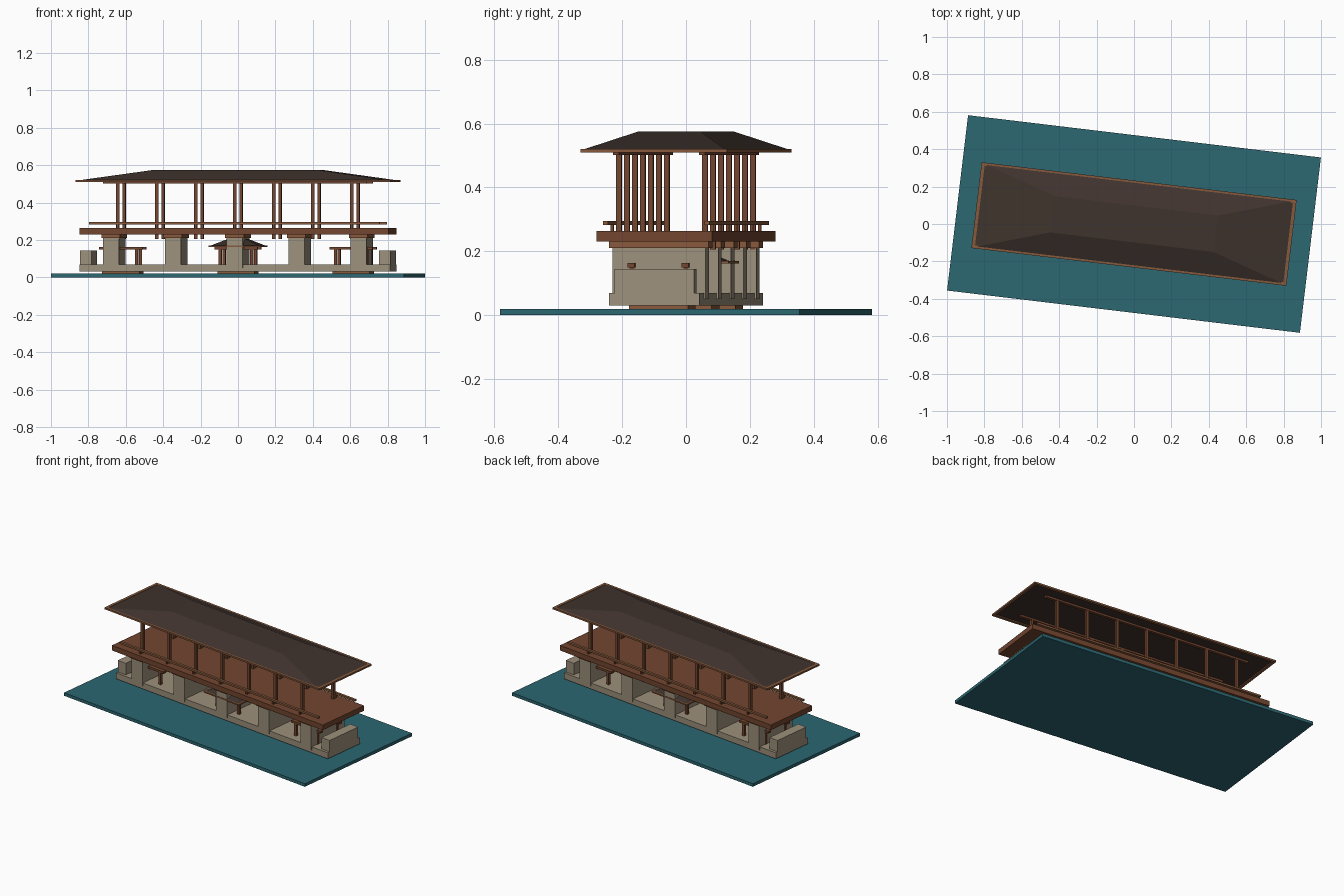
import bpy, bmesh, math
from mathutils import Matrix

if "Cube" in bpy.data.objects:
    bpy.data.objects.remove(bpy.data.objects["Cube"])

ROT = Matrix.Rotation(math.radians(-6.83), 4, 'Z')


def material(name, rgb):
    m = bpy.data.materials.new(name)
    m.diffuse_color = (*rgb, 1)
    m.use_nodes = True
    m.node_tree.nodes["Principled BSDF"].inputs["Base Color"].default_value = m.diffuse_color
    return m


WATER = material("teal", (0.025, 0.135, 0.165))
STONE = material("stone", (0.33, 0.28, 0.20))
WOOD = material("red_wood", (0.17, 0.06, 0.028))
TRIM = material("light_wood", (0.24, 0.10, 0.045))
ROOF = material("dark_roof", (0.05, 0.033, 0.026))


def finish(name, bm, mat):
    bmesh.ops.recalc_face_normals(bm, faces=bm.faces)
    me = bpy.data.meshes.new(name)
    bm.to_mesh(me)
    bm.free()
    me.materials.append(mat)
    ob = bpy.data.objects.new(name, me)
    bpy.context.collection.objects.link(ob)
    ob.matrix_world = ROT
    return ob


def box(name, x, y, hx, hy, z0, z1, mat, top=None):
    """Box from half sizes; top gives smaller half sizes for a hipped shape."""
    bm = bmesh.new()
    tx, ty = top or (hx, hy)
    rings = []
    for a, b, z in ((hx, hy, z0), (tx, ty, z1)):
        rings.append([bm.verts.new((x + i * a, y + j * b, z))
                      for i, j in ((-1, -1), (1, -1), (1, 1), (-1, 1))])
    bm.faces.new(rings[0])
    bm.faces.new(rings[1])
    for k in range(4):
        n = (k + 1) % 4
        bm.faces.new((rings[0][k], rings[0][n], rings[1][n], rings[1][k]))
    return finish(name, bm, mat)


def eave(name, hx, hy, w, z0, z1):
    """Four trim strips around a roof edge."""
    for s in (-1, 1):
        box(name + "_long", 0, s * (hy - w / 2), hx, w / 2, z0, z1, TRIM)
        box(name + "_short", s * (hx - w / 2), 0, w / 2, hy - w, z0, z1, TRIM)


# Ground slab and stone plinth
box("water_slab", 0, 0, 0.95, 0.472, 0, 0.02, WATER)
box("plinth", 0, 0, 0.836, 0.142, 0.031, 0.07, STONE)
for s in (-1, 1):
    box("end_block", s * 0.8045, 0, 0.0315, 0.126, 0.05, 0.145, STONE)

# Piers with timber caps
for i in range(-2, 3):
    box("pier", i / 3, 0, 0.043, 0.147, 0.05, 0.21, STONE)
    box("pier_cap", i / 3, 0, 0.05, 0.157, 0.21, 0.231, TRIM)

# Upper deck
box("deck", 0, 0, 0.832, 0.182, 0.23, 0.263, WOOD)

# Columns, top beams and railings on both long sides
for s in (-1, 1):
    for i in range(-3, 4):
        box("column", i * 0.21, s * 0.136, 0.0085, 0.0085, 0.205, 0.505, WOOD)
        box("rail_post", i * 0.21, s * 0.157, 0.005, 0.005, 0.26, 0.285, WOOD)
    box("top_beam", 0, s * 0.136, 0.71, 0.0095, 0.501, 0.513, WOOD)
    box("rail", 0, s * 0.160, 0.783, 0.008, 0.283, 0.295, TRIM)

# Main hipped roof with trim
box("main_roof", 0, 0, 0.845, 0.228, 0.517, 0.575, ROOF, top=(0.44, 0.098))
eave("roof_trim", 0.848, 0.231, 0.018, 0.51, 0.521)

# Three small frames on bases between the piers
for i in (-1, 0, 1):
    cx = i * 0.62
    box("frame_base", cx, 0, 0.1, 0.093, 0.018, 0.032, TRIM)
    for s in (-1, 1):
        for t in (-1, 1):
            box("frame_leg", cx + s * 0.085, t * 0.085, 0.008, 0.008, 0.03, 0.152, WOOD)
        box("frame_rail", cx, s * 0.085, 0.116, 0.0115, 0.149, 0.163, WOOD)

# Small roof over the centre frame
box("small_roof", 0, 0, 0.138, 0.148, 0.167, 0.205, ROOF, top=(0.05, 0.05))
eave("small_roof_trim", 0.14, 0.15, 0.014, 0.162, 0.17)
